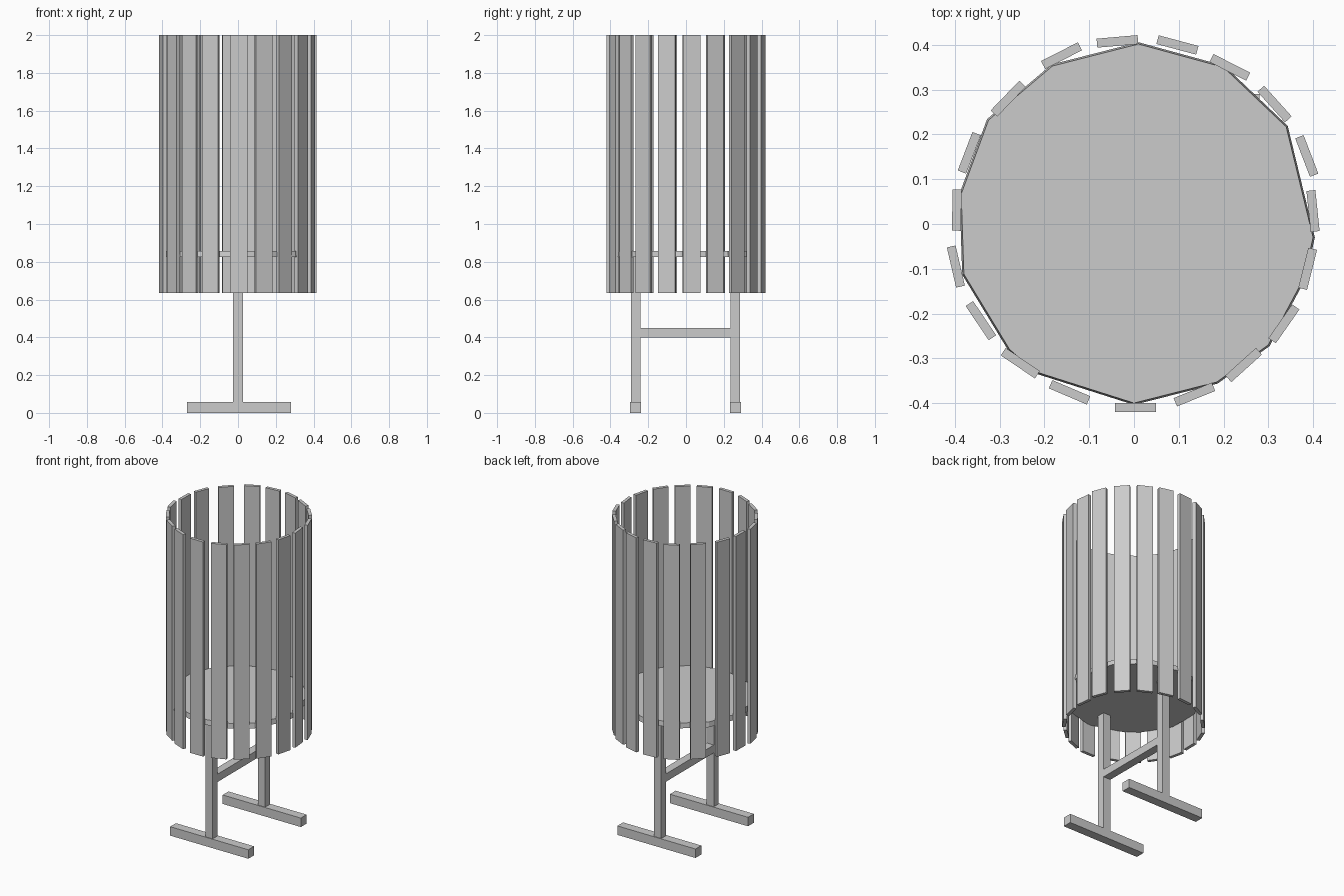
import bpy
import bmesh
from math import radians

default_cube = bpy.data.objects.get("Cube")
if default_cube:
    bpy.data.objects.remove(default_cube, do_unlink=True)

# Single plain grey material
grey = bpy.data.materials.new("plain_grey")
grey.use_nodes = True
grey.diffuse_color = (0.6, 0.6, 0.6, 1)
grey.node_tree.nodes["Principled BSDF"].inputs["Base Color"].default_value = grey.diffuse_color


def add_object(name, mesh):
    """Link a mesh into the scene with the shared material."""
    mesh.materials.append(grey)
    obj = bpy.data.objects.new(name, mesh)
    bpy.context.collection.objects.link(obj)
    return obj


def add_box(name, low, high):
    """Make a box between two corners, with its origin at its centre."""
    size = [b - a for a, b in zip(low, high)]
    centre = [(a + b) / 2 for a, b in zip(low, high)]
    bm = bmesh.new()
    bmesh.ops.create_cube(bm, size=1)
    bmesh.ops.scale(bm, vec=size, verts=bm.verts)
    mesh = bpy.data.meshes.new(name)
    bm.to_mesh(mesh)
    bm.free()
    obj = add_object(name, mesh)
    obj.location = centre
    return obj


# Upright slats, set slightly unevenly round a ring: x, y, turn in degrees
slats = [
    (0.003, -0.41, 0), (0.135, -0.381, 22), (0.245, -0.315, 42),
    (0.335, -0.223, 55), (0.388, -0.1, 76), (0.4, 0.029, 96),
    (0.386, 0.152, 111), (0.314, 0.268, 132), (0.214, 0.35, 153),
    (0.097, 0.4, 165), (-0.037, 0.408, 5), (-0.162, 0.376, 27),
    (-0.281, 0.28, 46), (-0.368, 0.159, 69), (-0.396, 0.031, 89),
    (-0.398, -0.095, 103), (-0.342, -0.216, 124), (-0.254, -0.311, 146),
    (-0.144, -0.376, 157),
]
SLAT_BOTTOM, SLAT_TOP = 0.635, 2.0
for number, (x, y, turn) in enumerate(slats, 1):
    slat = add_box(f"slat_{number}", (-0.046, -0.01, SLAT_BOTTOM), (0.046, 0.01, SLAT_TOP))
    slat.location.x, slat.location.y = x, y
    slat.rotation_euler.z = radians(turn)

# Floor of the basket, a faceted plate that widens slightly underneath
FLOOR_BOTTOM, FLOOR_TOP = 0.826, 0.858
outline = [
    (0.0, -0.4), (0.185, -0.353), (0.3, -0.27), (0.38, -0.12),
    (0.4, -0.03), (0.34, 0.217), (0.2, 0.35), (0.01, 0.402),
    (-0.182, 0.353), (-0.325, 0.232), (-0.386, 0.067), (-0.38, -0.112),
    (-0.278, -0.28), (-0.22, -0.33),
]
bm = bmesh.new()
upper = [bm.verts.new((x, y, FLOOR_TOP)) for x, y in outline]
lower = [bm.verts.new((x * 1.01, y * 1.01, FLOOR_BOTTOM)) for x, y in outline]
bm.faces.new(upper)
bm.faces.new(lower[::-1])
for i in range(len(outline)):
    j = (i + 1) % len(outline)
    bm.faces.new((lower[i], lower[j], upper[j], upper[i]))
floor_mesh = bpy.data.meshes.new("basket_floor")
bm.to_mesh(floor_mesh)
bm.free()
add_object("basket_floor", floor_mesh)

# Stand: a post on a long foot at front and back, joined by a crossbar
for side, y in (("front", -0.267), ("back", 0.261)):
    add_box(f"{side}_foot", (-0.27, y - 0.029, 0), (0.28, y + 0.029, 0.057))
    add_box(f"{side}_post", (-0.026, y - 0.025, 0.057), (0.026, y + 0.025, FLOOR_BOTTOM))
add_box("crossbar", (-0.026, -0.242, 0.4), (0.026, 0.236, 0.45))
